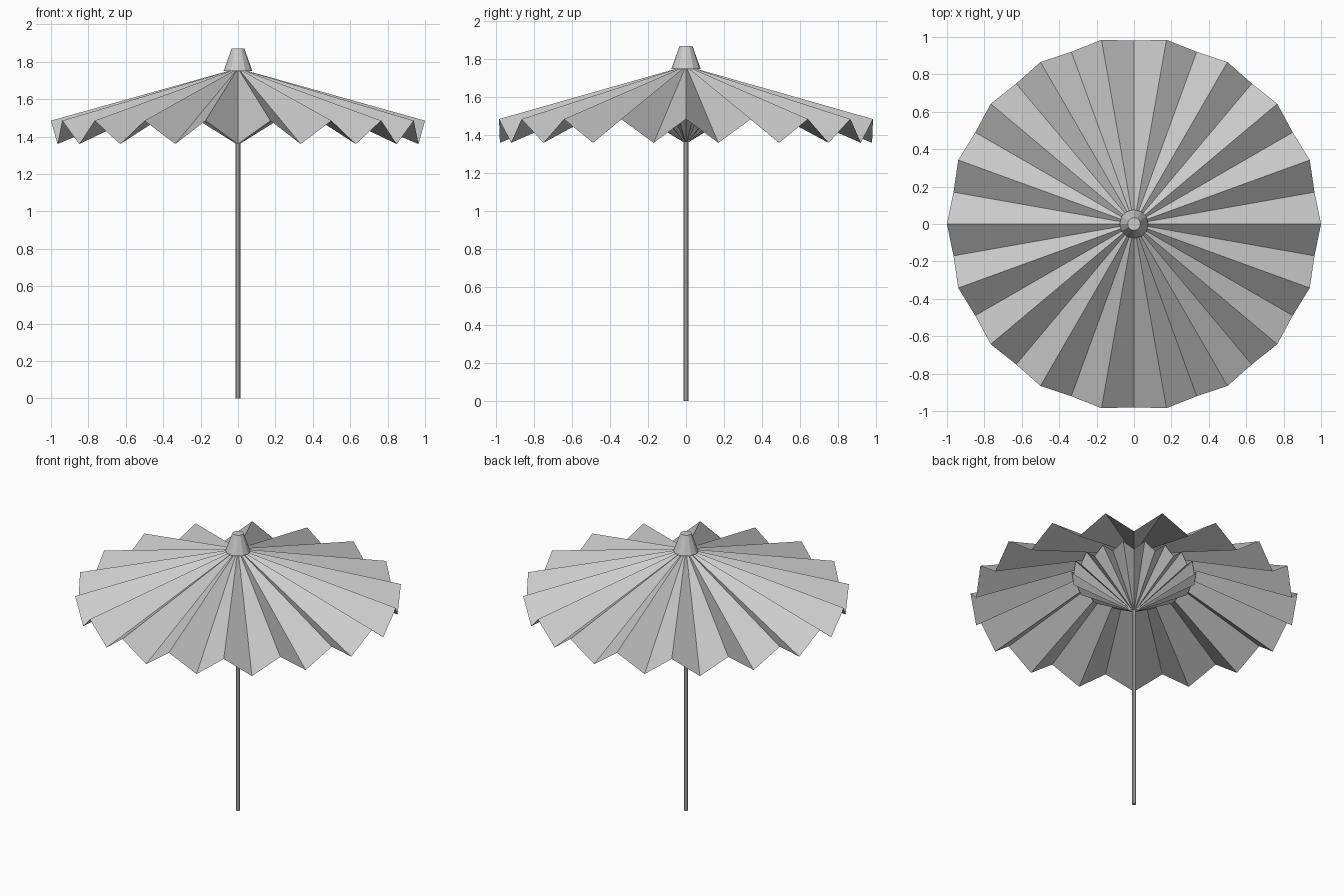
import bpy, bmesh
from math import sin, cos, pi

if "Cube" in bpy.data.objects:
    bpy.data.objects.remove(bpy.data.objects["Cube"])

PLEATS = 18


def pleated_cone(name, apex_z, ridge, valley):
    """Fan of flat triangles whose rim alternates ridge/valley (radius, z)."""
    bm = bmesh.new()
    apex = bm.verts.new((0, 0, apex_z))
    rim = []
    for i in range(PLEATS * 2):
        r, z = valley if i % 2 else ridge
        a = i * pi / PLEATS
        rim.append(bm.verts.new((r * cos(a), r * sin(a), z)))
    for i, v in enumerate(rim):
        bm.faces.new((apex, v, rim[(i + 1) % len(rim)]))
    if apex_z < ridge[1]:
        bmesh.ops.reverse_faces(bm, faces=bm.faces[:])
    mesh = bpy.data.meshes.new(name)
    bm.to_mesh(mesh)
    bm.free()
    obj = bpy.data.objects.new(name, mesh)
    bpy.context.collection.objects.link(obj)
    return obj


def tapered(name, sides, r_low, r_high, z_low, z_high):
    bpy.ops.mesh.primitive_cone_add(
        vertices=sides, radius1=r_low, radius2=r_high,
        depth=z_high - z_low, location=(0, 0, (z_low + z_high) / 2))
    bpy.context.object.name = name


# Folded paper canopy
pleated_cone("canopy", 1.765, (1.0, 1.485), (0.98, 1.36))

# Small inverted pleated support under the canopy
pleated_cone("inner_support", 1.355, (0.38, 1.64), (0.375, 1.585))

# Stick and top cap
tapered("pole", 10, 0.014, 0.014, 0.0, 1.8)
tapered("top_cap", 12, 0.077, 0.034, 1.75, 1.87)
